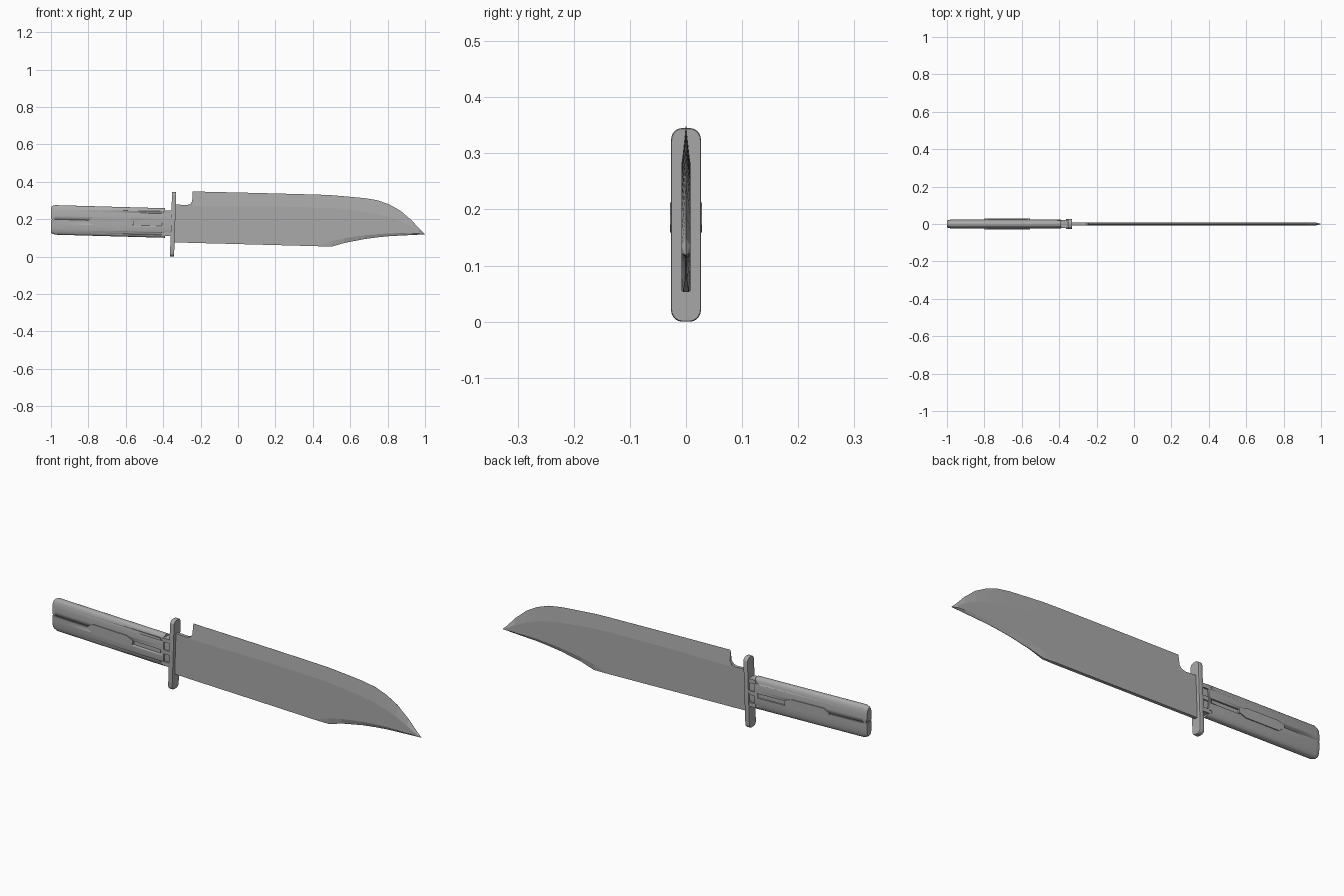
import bpy, bmesh, math

if "Cube" in bpy.data.objects:
    bpy.data.objects.remove(bpy.data.objects["Cube"])

steel = bpy.data.materials.new("grey steel")
steel.use_nodes = True
GREY = (0.4, 0.4, 0.4, 1)
steel.diffuse_color = GREY
steel.node_tree.nodes["Principled BSDF"].inputs["Base Color"].default_value = GREY

SLOPE = -0.028  # the grip and guard lean slightly


def finish(name, bm, angle=30):
    bmesh.ops.recalc_face_normals(bm, faces=bm.faces)
    mesh = bpy.data.meshes.new(name)
    bm.to_mesh(mesh)
    bm.free()
    mesh.materials.append(steel)
    obj = bpy.data.objects.new(name, mesh)
    bpy.context.collection.objects.link(obj)
    bpy.ops.object.select_all(action="DESELECT")
    obj.select_set(True)
    bpy.context.view_layer.objects.active = obj
    bpy.ops.object.shade_smooth_by_angle(angle=math.radians(angle))
    return obj


def loft(rings):
    """Skin a row of closed rings and cap both ends."""
    bm = bmesh.new()
    rows = [[bm.verts.new(p) for p in ring] for ring in rings]
    n = len(rows[0])
    for a, b in zip(rows, rows[1:]):
        for i in range(n):
            j = (i + 1) % n
            bm.faces.new((a[i], a[j], b[j], b[i]))
    bm.faces.new(rows[0])
    bm.faces.new(rows[-1])
    return bm


def add_box(bm, x0, x1, y0, y1, z0, z1):
    """Box that follows the lean of the grip."""
    geo = bmesh.ops.create_cube(bm, size=1)
    for v in geo["verts"]:
        v.co.x = x0 if v.co.x < 0 else x1
        v.co.y = y0 if v.co.y < 0 else y1
        v.co.z = (z0 if v.co.z < 0 else z1) + SLOPE * (v.co.x + 0.7)


def oval(x, half_y, half_z, z, power, count=40):
    ring = []
    for i in range(count):
        a = 2 * math.pi * i / count
        c, s = math.cos(a), math.sin(a)
        ring.append((x, half_y * math.copysign(abs(c) ** (2 / power), c),
                     z + half_z * math.copysign(abs(s) ** (2 / power), s)))
    return ring


# Blade: x, bottom, lower bevel line, upper bevel line, top, bottom and top half thickness
T = 0.008
stations = [
    (-0.345, 0.076, 0.08, 0.27, 0.279, T, T),
    (-0.275, 0.074, 0.08, 0.27, 0.275, T, T),
    (-0.255, 0.073, 0.08, 0.27, 0.281, T, T),
    (-0.245, 0.073, 0.08, 0.27, 0.296, T, 0.006),
    (-0.243, 0.073, 0.08, 0.27, 0.348, T, 0.0004),
    (0.1, 0.064, 0.07, 0.27, 0.34, T, 0.0004),
    (0.43, 0.055, 0.06, 0.262, 0.331, T, 0.0004),
    (0.5, 0.053, 0.082, 0.258, 0.328, 0.005, 0.0004),
    (0.57, 0.073, 0.098, 0.252, 0.322, 0.002, 0.0004),
    (0.68, 0.094, 0.114, 0.238, 0.312, 0.001, 0.0004),
    (0.75, 0.103, 0.12, 0.226, 0.3, 0.001, 0.0004),
    (0.81, 0.109, 0.124, 0.21, 0.278, 0.001, 0.0004),
    (0.87, 0.112, 0.125, 0.188, 0.244, 0.001, 0.0004),
    (0.93, 0.115, 0.124, 0.159, 0.192, 0.001, 0.0004),
    (0.97, 0.117, 0.122, 0.135, 0.148, 0.0008, 0.0004),
    (1.0, 0.118, 0.1182, 0.1186, 0.119, 0.0004, 0.0004),
]
rings = []
for x, zb, zl, zu, zt, tb, te in stations:
    t = T if x < 0.99 else 0.0004
    side = [(tb, zb), (t, zl), (t, zu), (te, zt)]
    rings.append([(x, y, z) for y, z in side] +
                 [(x, -y, z) for y, z in reversed(side)])
finish("blade", loft(rings), 4)

# Guard: tall rounded plate
outline = []
R, HY, TOP = 0.02, 0.0265, 0.345
for cy, cz, start in ((HY - R, TOP - R, 0), (R - HY, TOP - R, 90),
                      (R - HY, R, 180), (HY - R, R, 270)):
    for k in range(7):
        a = math.radians(start + 15 * k)
        outline.append((cy + R * math.cos(a), cz + R * math.sin(a)))
mid = TOP / 2
rings = []
for x, s in ((-0.364, 0.96), (-0.361, 1), (-0.345, 1), (-0.342, 0.96)):
    rings.append([(x - SLOPE * z * 1.2, y * s, mid + (z - mid) * (1 - (1 - s) / 5))
                  for y, z in outline])
finish("guard", loft(rings))

# Grip: rounded bar with a chamfered butt
rings = []
for x, s in ((-1.0, 0.86), (-0.994, 0.93), (-0.978, 1), (-0.39, 1)):
    z = 0.188 + SLOPE * (x + 0.7)
    rings.append(oval(x, 0.0245 * (s if s == 1 else s - 0.1), 0.079 * s, z, 3))
grip = finish("grip", loft(rings))

# Grooves and slots cut into the grip
bm = bmesh.new()
for side in (-1, 1):
    def cut(x0, x1, depth, z0, z1):
        ys = sorted((side * (0.0245 - depth), side * 0.05))
        add_box(bm, x0, x1, *ys, z0, z1)
    cut(-1.1, -0.79, 0.004, 0.187, 0.191)
    cut(-0.56, -0.405, 0.008, 0.171, 0.193)
    cut(-0.41, -0.35, 0.006, 0.238, 0.25)
    cut(-0.41, -0.35, 0.006, 0.124, 0.136)
add_box(bm, -1.1, -0.994, -0.05, 0.05, 0.186, 0.192)
cutter = finish("groove_cutter", bm)
cutter.hide_render = True
mod = grip.modifiers.new("grooves", "BOOLEAN")
mod.operation = "DIFFERENCE"
mod.solver = "EXACT"
mod.object = cutter
bpy.context.view_layer.objects.active = grip
bpy.ops.object.modifier_apply(modifier=mod.name)
bpy.data.objects.remove(cutter)

# Raised side plates with clipped corners
for side, name in ((-1, "right_grip_plate"), (1, "left_grip_plate")):
    shape = [(-0.8, 0.184), (-0.77, 0.162), (-0.59, 0.162), (-0.555, 0.176),
             (-0.555, 0.196), (-0.59, 0.21), (-0.77, 0.21), (-0.8, 0.192)]
    rings = [[(x, side * y, z + SLOPE * (x + 0.7)) for x, z in shape]
             for y in (0.018, 0.0285)]
    finish(name, loft(rings))

# Ferrule between grip and guard, with small lugs
finish("ferrule", loft([oval(x, 0.017, 0.062, 0.178, 4) for x in (-0.4, -0.345)]))
bm = bmesh.new()
for z in (0.129, 0.187, 0.245):
    add_box(bm, -0.395, -0.35, -0.0225, 0.0225, z - 0.01, z + 0.01)
finish("ferrule_lugs", bm)
